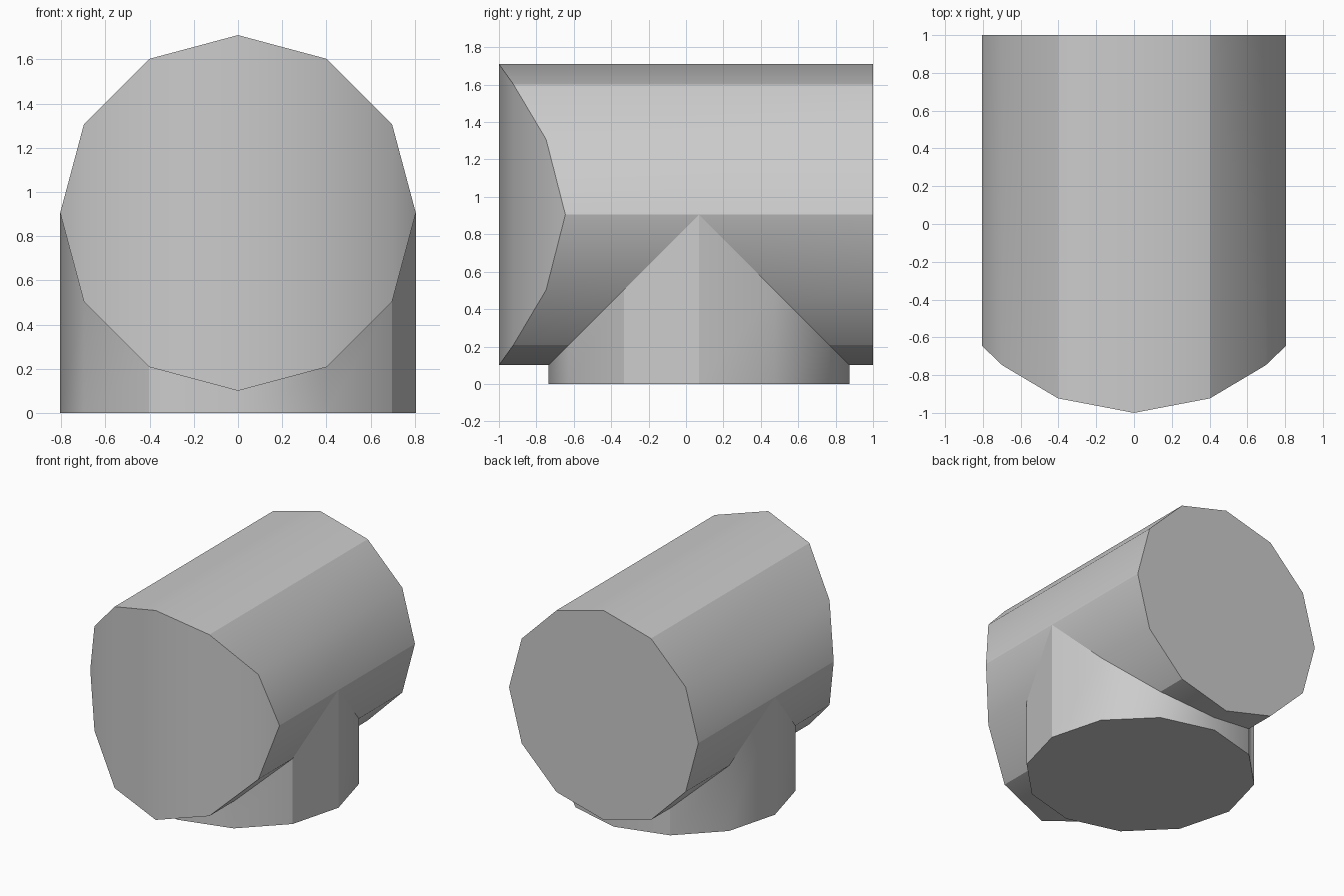
import bpy, bmesh
from math import sin, cos, radians, sqrt

if "Cube" in bpy.data.objects:
    bpy.data.objects.remove(bpy.data.objects["Cube"], do_unlink=True)

SIDES = 12
R = 0.805            # radius of both pipes
AXIS_Z = 0.905       # height of the main pipe axis
BRANCH_Y = 0.07      # position of the branch axis
SADDLE_R = 1.09      # curvature of the front end

grey = bpy.data.materials.new("plain_grey")
grey.use_nodes = True
grey.diffuse_color = (0.6, 0.6, 0.6, 1)
bsdf = grey.node_tree.nodes["Principled BSDF"]
bsdf.inputs["Base Color"].default_value = grey.diffuse_color
bsdf.inputs["Roughness"].default_value = 0.8


def circle():
    return [(R * cos(radians(30 * i)), R * sin(radians(30 * i))) for i in range(SIDES)]


def loft(bm, a, b, sharp):
    """Join two rings with quads, keeping the listed long edges sharp."""
    for i in range(SIDES):
        j = (i + 1) % SIDES
        bm.faces.new((a[i], a[j], b[j], b[i]))
    for i in range(SIDES):
        bm.edges.get((a[i], b[i])).smooth = i not in sharp
        for ring in (a, b):
            bm.edges.get((ring[i], ring[(i + 1) % SIDES])).smooth = False


def finish(bm, name):
    bmesh.ops.recalc_face_normals(bm, faces=bm.faces)
    for f in bm.faces:
        f.smooth = True
    mesh = bpy.data.meshes.new(name)
    bm.to_mesh(mesh)
    bm.free()
    mesh.materials.append(grey)
    obj = bpy.data.objects.new(name, mesh)
    bpy.context.collection.objects.link(obj)


# Main pipe: flat back end, front end curved about a vertical axis
bm = bmesh.new()
front = [bm.verts.new((x, SADDLE_R - 1 - sqrt(SADDLE_R**2 - x * x) , AXIS_Z + z)) for x, z in circle()]
back = [bm.verts.new((x, 1, AXIS_Z + z)) for x, z in circle()]
loft(bm, front, back, range(0, SIDES, 2))
bm.faces.new(back)
# vertical strips across the curved front
for i in range(SIDES // 2):
    strip = [front[i], front[i + 1], front[SIDES - i - 1], front[-i % SIDES]]
    bm.faces.new(list(dict.fromkeys(strip)))
finish(bm, "main_pipe")

# Branch pipe: top ring follows the underside of the main pipe
bm = bmesh.new()
base = [bm.verts.new((x, BRANCH_Y + y, 0)) for x, y in circle()]
top = [bm.verts.new((x, BRANCH_Y + y, AXIS_Z - sqrt(max(0, R * R - x * x)) + 0.001)) for x, y in circle()]
loft(bm, base, top, (0, 4, 8, 11))
bm.faces.new(base)
finish(bm, "branch_pipe")
